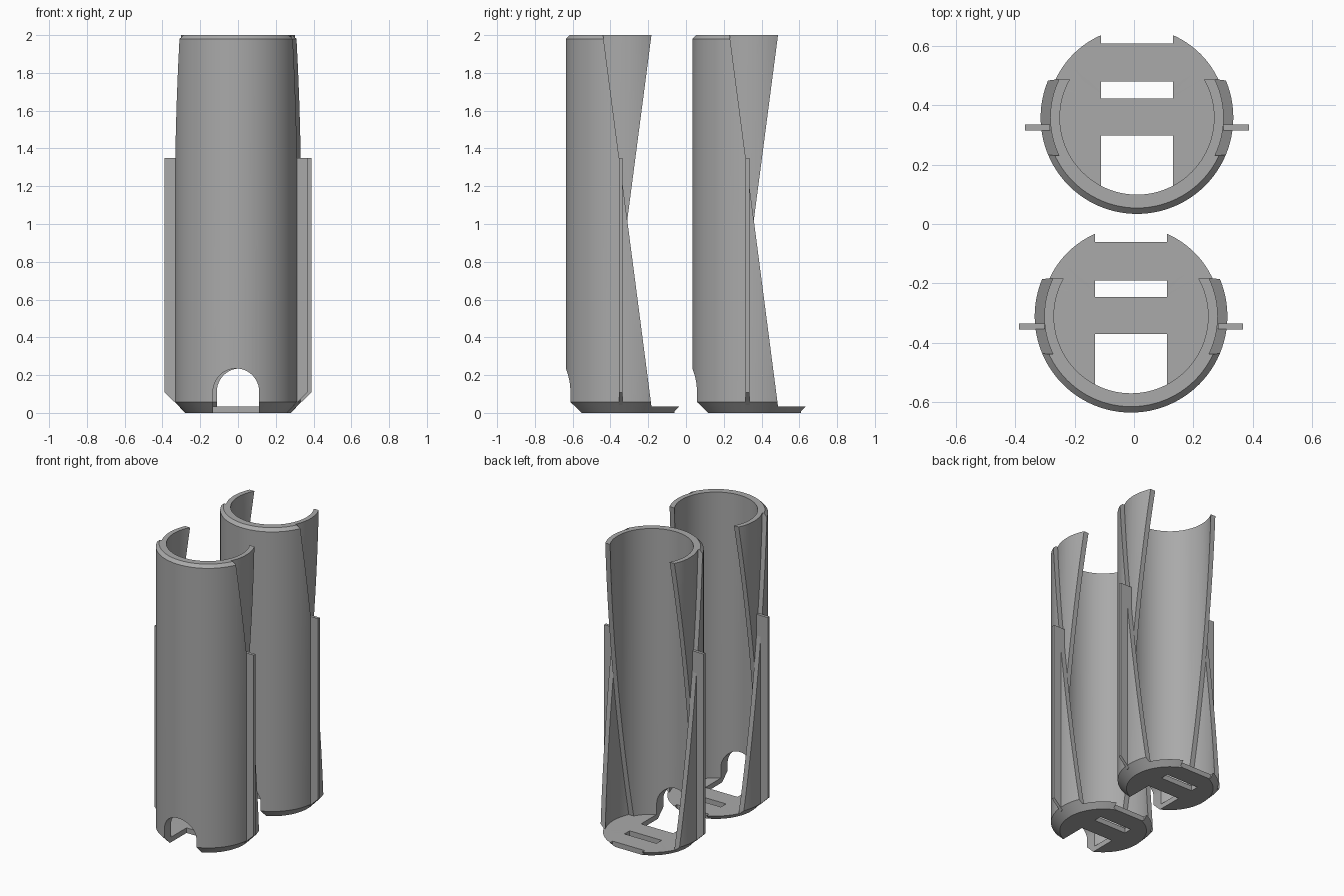
import bpy, bmesh, math

if "Cube" in bpy.data.objects:
    bpy.data.objects.remove(bpy.data.objects["Cube"])

R_OUT, R_MID, R_IN = 0.325, 0.2925, 0.26   # shell radii; R_MID is the half-lap joint
FLOOR, TOP, WAIST = 0.035, 2.0, 1.02       # heights
LAP = 0.128                                # lap plane offset at top and bottom
SEG = 96

gray = bpy.data.materials.new("gray plastic")
gray.diffuse_color = (0.40, 0.40, 0.40, 1)
gray.use_nodes = True
gray.node_tree.nodes["Principled BSDF"].inputs["Base Color"].default_value = gray.diffuse_color


def finish(bm, name):
    bmesh.ops.recalc_face_normals(bm, faces=bm.faces)
    me = bpy.data.meshes.new(name)
    bm.to_mesh(me)
    bm.free()
    me.materials.append(gray)
    ob = bpy.data.objects.new(name, me)
    bpy.context.collection.objects.link(ob)
    return ob


def revolve(name, profile, closed=False):
    """Turn an (r, z) profile around z; r = 0 ends close on the axis."""
    bm = bmesh.new()
    vs = [bm.verts.new((r, 0, z)) for r, z in profile]
    pairs = list(zip(vs, vs[1:])) + ([(vs[-1], vs[0])] if closed else [])
    edges = [bm.edges.new(p) for p in pairs]
    bmesh.ops.spin(bm, geom=vs + edges, axis=(0, 0, 1), cent=(0, 0, 0),
                   angle=2 * math.pi, steps=SEG)
    bmesh.ops.remove_doubles(bm, verts=bm.verts, dist=1e-5)
    return finish(bm, name)


def prism(name, points, axis, lo, hi):
    """Extrude a 2D polygon along axis 'x' (y, z), 'y' (x, z) or 'z' (x, y)."""
    put = {'x': lambda a, b, t: (t, a, b), 'y': lambda a, b, t: (a, t, b),
           'z': lambda a, b, t: (a, b, t)}[axis]
    bm = bmesh.new()
    ends = [[bm.verts.new(put(a, b, t)) for a, b in points] for t in (lo, hi)]
    for e in ends:
        bm.faces.new(e)
    n = len(points)
    for i in range(n):
        j = (i + 1) % n
        bm.faces.new((ends[0][i], ends[0][j], ends[1][j], ends[1][i]))
    return finish(bm, name)


def boolean(ob, tool, op='DIFFERENCE'):
    m = ob.modifiers.new("cut", 'BOOLEAN')
    m.operation, m.object, m.solver = op, tool, 'EXACT'
    bpy.context.view_layer.objects.active = ob
    bpy.ops.object.modifier_apply(modifier=m.name)
    bpy.data.objects.remove(tool)


def rect(x0, x1, y0, y1):
    return [(x0, y0), (x1, y0), (x1, y1), (x0, y1)]


# Cup: chamfered foot, straight wall, chamfered rim, flat floor
body = revolve("holder_body", [(0, 0), (0.27, 0), (R_OUT, 0.058), (R_OUT, 1.98),
                               (0.305, TOP), (R_IN, TOP), (R_IN, FLOOR), (0, FLOOR)])

# Hourglass opening at the back
boolean(body, prism("opening", [(LAP, FLOOR), (0, WAIST), (LAP, TOP), (LAP, 2.1),
                                (0.6, 2.1), (0.6, FLOOR)], 'x', -0.6, 0.6))

# Half-lap joint: outer skin leans forward at the top, inner skin at the bottom
slope = LAP / (TOP - WAIST)
outer = revolve("outer_lap", [(R_MID, -0.1), (0.5, -0.1), (0.5, 2.1), (R_MID, 2.1)], True)
boolean(outer, prism("lean", [(0, WAIST), (-slope * (2.2 - WAIST), 2.2), (0.6, 2.2),
                              (0.6, WAIST)], 'x', -0.6, 0.6), 'INTERSECT')
boolean(body, outer)
inner = revolve("inner_lap", [(0, FLOOR), (R_MID, FLOOR), (R_MID, 2.1), (0, 2.1)])
boolean(inner, prism("lean", [(0, WAIST), (-LAP, FLOOR), (-LAP, -0.1), (0.6, -0.1),
                              (0.6, WAIST)], 'x', -0.6, 0.6), 'INTERSECT')
boolean(body, inner)

# Arched front window running into the floor
W = 0.122
arch = [(-W, -0.1), (W, -0.1)] + [
    (W * math.cos(math.pi * i / 24), 0.113 + W * math.sin(math.pi * i / 24))
    for i in range(25)]
boolean(body, prism("arch", arch, 'y', -0.6, -0.06))

# Floor slot and rear notch
boolean(body, prism("slot", rect(-W, W, 0.065, 0.121), 'z', -0.1, 0.1))
boolean(body, prism("notch", rect(-W, W, 0.25, 0.5), 'z', -0.1, 0.1))

# Side fins with sloped lower ends
fins = []
for s, side in ((-1, "left"), (1, "right")):
    outline = [(s * x, z) for x, z in ((R_MID, 0.04), (0.31, 0.042), (0.378, 0.108),
                                       (0.378, 1.35), (R_MID, 1.35))]
    fins.append(prism("fin_" + side, outline, 'y', -0.044, -0.024))

# Smooth round surfaces, keep edges sharp
bpy.ops.object.select_all(action='DESELECT')
body.select_set(True)
bpy.context.view_layer.objects.active = body
bpy.ops.object.shade_smooth_by_angle(angle=math.radians(25))

# Two holders, one behind the other
for ob in [body] + fins:
    twin = ob.copy()
    twin.name = "rear_" + ob.name
    bpy.context.collection.objects.link(twin)
    twin.location = (0.01, 0.359, 0)
    ob.name = "front_" + ob.name
    ob.location = (-0.01, -0.311, 0)
